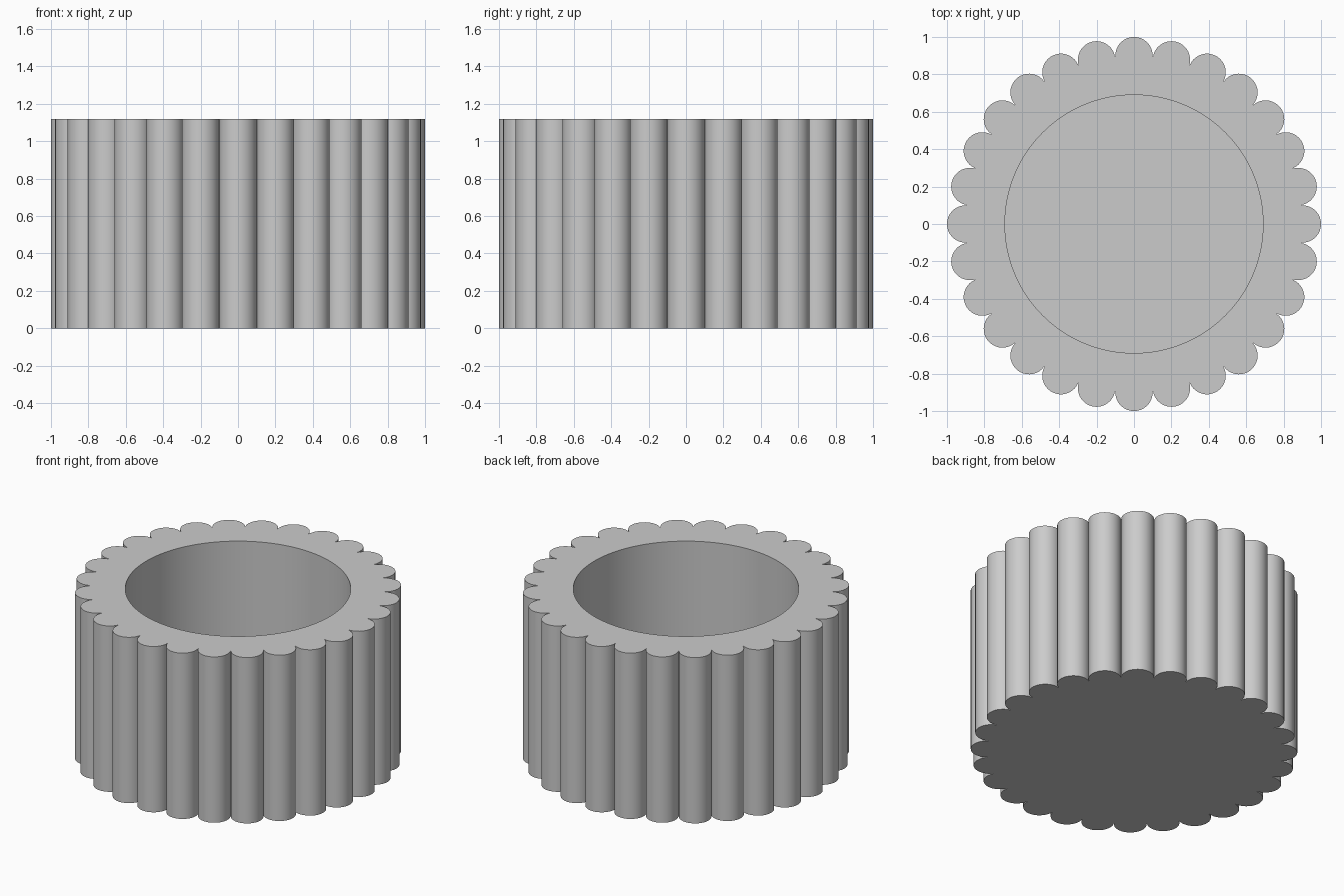
import bpy, bmesh
from math import radians, cos, sin, tau, atan2

if "Cube" in bpy.data.objects:
    bpy.data.objects.remove(bpy.data.objects["Cube"], do_unlink=True)

LOBES, STEPS = 28, 18
CENTRE_R, LOBE_R, BORE_R = 0.9, 0.1, 0.69
HEIGHT, FLOOR = 1.12, 0.1

# Plain grey material
grey = bpy.data.materials.new("plain_grey")
grey.use_nodes = True
colour = (0.6, 0.6, 0.6, 1)
grey.diffuse_color = colour
grey.node_tree.nodes["Principled BSDF"].inputs["Base Color"].default_value = colour

# Scalloped outline: one arc per lobe, ending on the core circle
outline = []
for i in range(LOBES):
    turn = tau * i / LOBES
    for s in range(STEPS + 1):
        a = turn + radians(93) * (2 * s / STEPS - 1)
        outline.append((CENTRE_R * cos(turn) + LOBE_R * cos(a),
                        CENTRE_R * sin(turn) + LOBE_R * sin(a)))

# Round bore, evenly divided to match the outline
count = len(outline)
start = atan2(outline[0][1], outline[0][0])
bore = [(BORE_R * cos(start + tau * k / count),
         BORE_R * sin(start + tau * k / count)) for k in range(count)]

# Outer wall, rim, bore wall, then floor and underside
bm = bmesh.new()
levels = ((outline, 0), (outline, HEIGHT), (bore, HEIGHT), (bore, FLOOR))
rings = [[bm.verts.new((x, y, z)) for x, y in loop] for loop, z in levels]
for low, high in zip(rings, rings[1:]):
    for k in range(count):
        n = (k + 1) % count
        bm.faces.new((low[k], low[n], high[n], high[k]))
bm.faces.new(rings[-1])
bm.faces.new(rings[0][::-1])
bmesh.ops.recalc_face_normals(bm, faces=bm.faces)

mesh = bpy.data.meshes.new("scalloped_cup")
bm.to_mesh(mesh)
bm.free()
mesh.materials.append(grey)
cup = bpy.data.objects.new("scalloped_cup", mesh)
bpy.context.collection.objects.link(cup)

# Smooth lobes with crisp rims and grooves
bpy.ops.object.select_all(action='DESELECT')
cup.select_set(True)
bpy.context.view_layer.objects.active = cup
bpy.ops.object.shade_smooth_by_angle(angle=radians(30))
